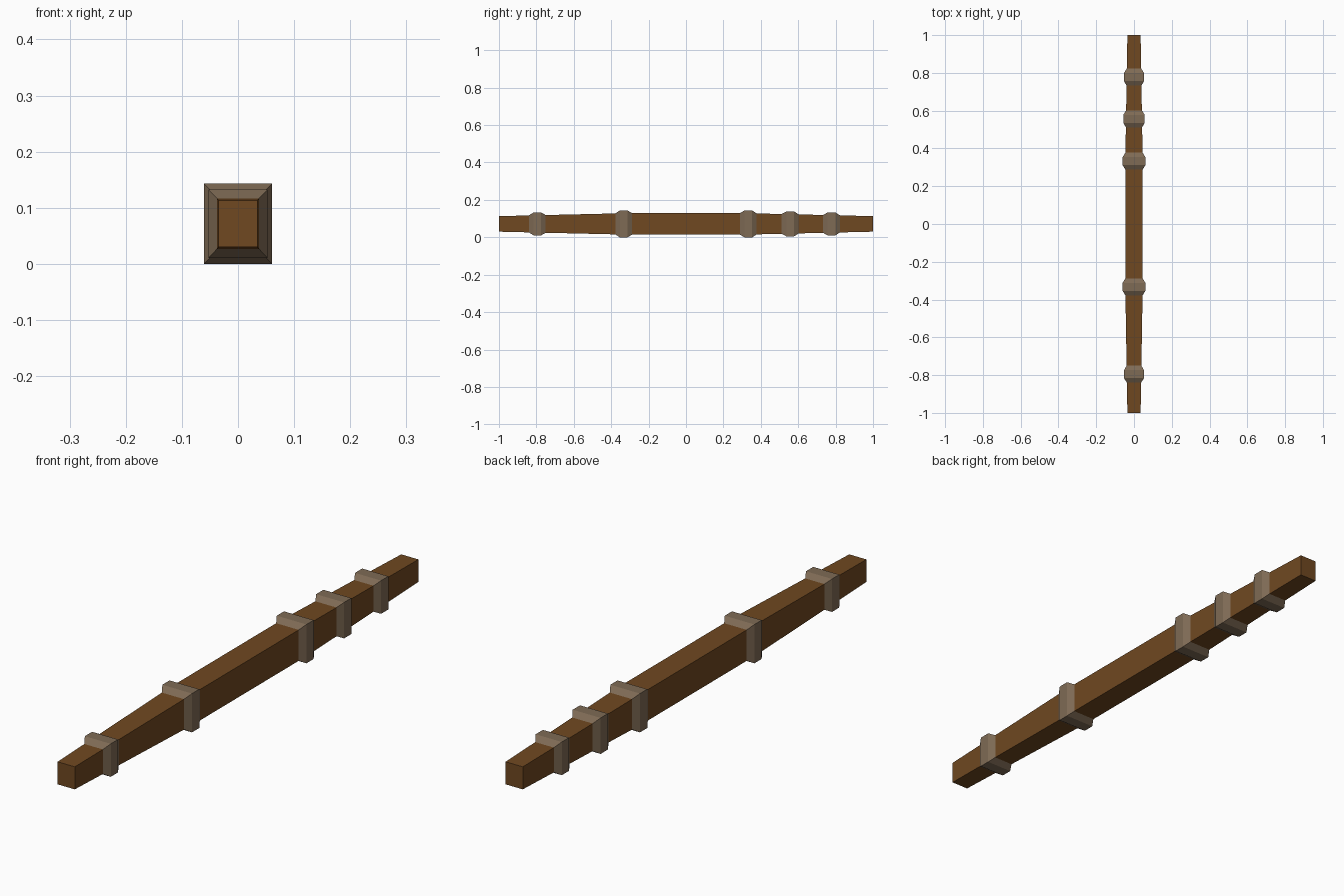
import bpy, bmesh

if "Cube" in bpy.data.objects:
    bpy.data.objects.remove(bpy.data.objects["Cube"])

CZ = 0.0715  # height of the beam axis


def material(name, rgb):
    m = bpy.data.materials.new(name)
    m.diffuse_color = (*rgb, 1)
    m.use_nodes = True
    m.node_tree.nodes["Principled BSDF"].inputs["Base Color"].default_value = m.diffuse_color
    return m


def loft(name, sections, mat):
    """Rectangular sections (y, half width, half height) bridged along y, capped."""
    bm = bmesh.new()
    loops = [[bm.verts.new((sx * w, y, CZ + sz * h))
              for sx, sz in ((-1, -1), (1, -1), (1, 1), (-1, 1))]
             for y, w, h in sections]
    for a, b in zip(loops, loops[1:]):
        for i in range(4):
            j = (i + 1) % 4
            bm.faces.new((a[i], a[j], b[j], b[i]))
    bm.faces.new(loops[0])
    bm.faces.new(loops[-1])
    bmesh.ops.recalc_face_normals(bm, faces=bm.faces)
    me = bpy.data.meshes.new(name)
    bm.to_mesh(me)
    bm.free()
    me.materials.append(mat)
    ob = bpy.data.objects.new(name, me)
    bpy.context.collection.objects.link(ob)
    return ob


wood = material("wood", (0.16, 0.065, 0.015))
binding = material("binding", (0.21, 0.145, 0.09))

# Tapered wooden beam
MID, END = (0.046, 0.057), (0.035, 0.0415)
loft("beam", [(-1, *END), (-0.333, *MID), (0.333, *MID), (1, *END)], wood)


def beam_size(y):
    t = max(0, (abs(y) - 0.333) / 0.667)
    return [m + (e - m) * t for m, e in zip(MID, END)]


# Chamfered bands wrapped around the beam
for i, y in enumerate((-0.795, -0.333, 0.333, 0.557, 0.778)):
    w, h = beam_size(y)
    inner = [beam_size(y + s * 0.046) for s in (-1, 1)]
    top = (w + 0.0145, h + 0.0145)
    loft(f"band_{i + 1}", [
        (y - 0.046, inner[0][0] - 0.0005, inner[0][1] - 0.0005),
        (y - 0.021, *top), (y + 0.021, *top),
        (y + 0.046, inner[1][0] - 0.0005, inner[1][1] - 0.0005)], binding)
